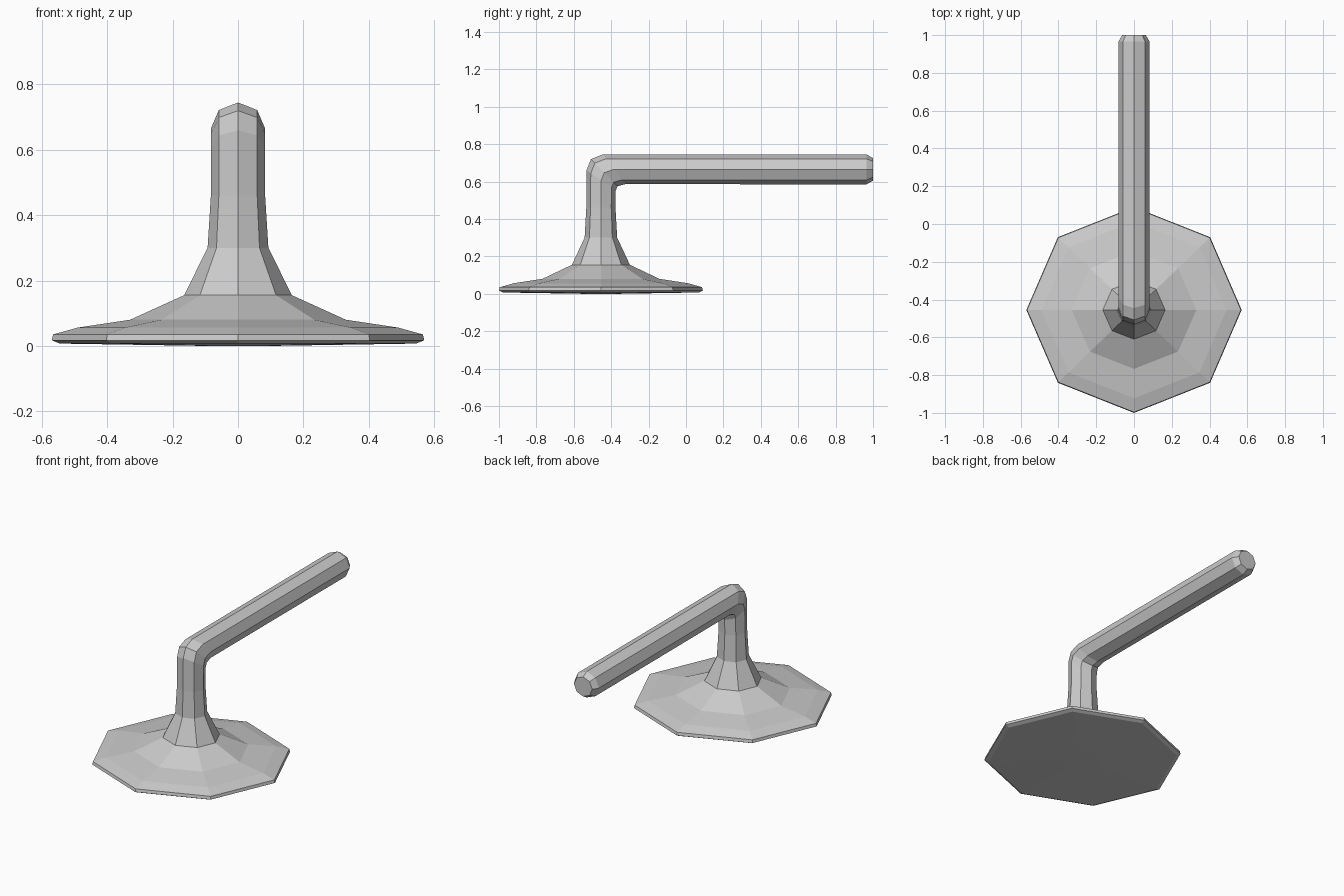
import bpy, bmesh, math
from mathutils import Vector

if "Cube" in bpy.data.objects:
    bpy.data.objects.remove(bpy.data.objects["Cube"])

SIDES = 8
NECK_Y = -0.455

# Base and neck profile: half width in x, half depth in y, height
base = [(0.11, 0.105, 0.0), (0.545, 0.525, 0.007), (0.57, 0.545, 0.017),
        (0.566, 0.541, 0.035), (0.49, 0.468, 0.056), (0.33, 0.312, 0.08),
        (0.165, 0.155, 0.155), (0.093, 0.087, 0.30), (0.083, 0.078, 0.46)]
rings = [((NECK_Y - ry, z), (NECK_Y + ry, z), rx) for rx, ry, z in base]

# Elbow and bar: outer point (y, z), inner point (y, z), half width in x
rings += [((-0.532, 0.66), (-0.376, 0.55), 0.083),
          ((-0.508, 0.72), (-0.366, 0.575), 0.083),
          ((-0.445, 0.745), (-0.325, 0.586), 0.083),
          ((0.965, 0.745), (0.965, 0.585), 0.083),
          ((1.0, 0.725), (1.0, 0.605), 0.062)]


def add_ring(bm, outer, inner, rx):
    o, i = Vector((0, *outer)), Vector((0, *inner))
    centre, half = (o + i) / 2, (o - i) / 2
    side = Vector((rx, 0, 0))
    angles = [2 * math.pi * k / SIDES for k in range(SIDES)]
    return [bm.verts.new(centre + half * math.cos(a) + side * math.sin(a)) for a in angles]


# Stand: one continuous skin from foot through elbow to bar tip
bm = bmesh.new()
loops = [add_ring(bm, *r) for r in rings]
for a, b in zip(loops, loops[1:]):
    for k in range(SIDES):
        n = (k + 1) % SIDES
        bm.faces.new((a[k], a[n], b[n], b[k]))
bm.faces.new(loops[0])
bm.faces.new(loops[-1])
bmesh.ops.recalc_face_normals(bm, faces=bm.faces)

mesh = bpy.data.meshes.new("bent_stand")
bm.to_mesh(mesh)
bm.free()
bpy.context.collection.objects.link(bpy.data.objects.new("bent_stand", mesh))
